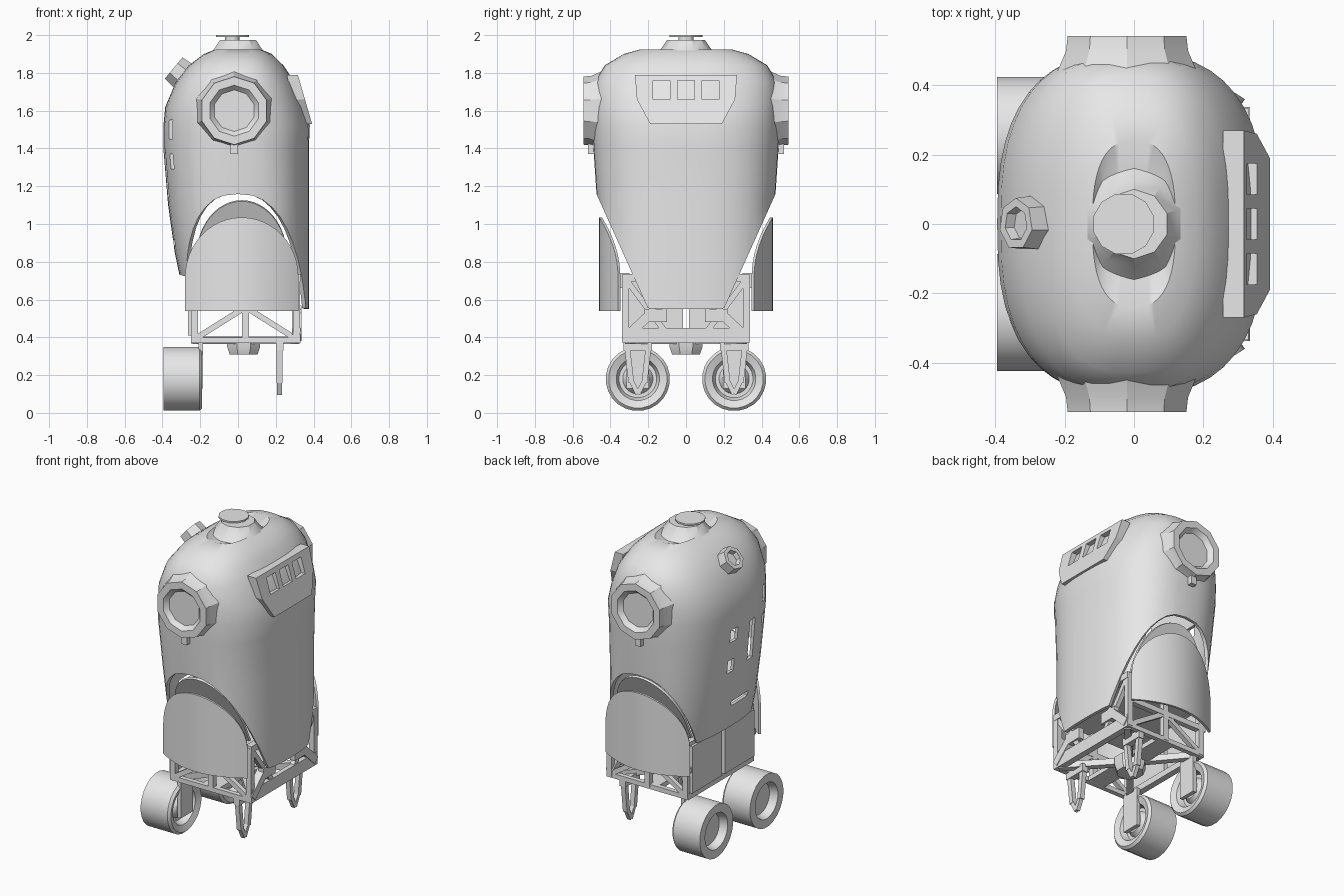
import bpy, bmesh, math
from mathutils import Vector

if "Cube" in bpy.data.objects:
    bpy.data.objects.remove(bpy.data.objects["Cube"])

grey = bpy.data.materials.new("light grey")
grey.use_nodes = True
grey.diffuse_color = (0.8, 0.8, 0.8, 1)
grey.node_tree.nodes["Principled BSDF"].inputs["Base Color"].default_value = (0.8, 0.8, 0.8, 1)


def activate(ob):
    bpy.ops.object.select_all(action='DESELECT')
    ob.select_set(True)
    bpy.context.view_layer.objects.active = ob


def finish(bm, name, smooth=None, thick=0):
    me = bpy.data.meshes.new(name)
    bm.to_mesh(me)
    bm.free()
    ob = bpy.data.objects.new(name, me)
    bpy.context.collection.objects.link(ob)
    me.materials.append(grey)
    activate(ob)
    if thick:
        mod = ob.modifiers.new("thickness", 'SOLIDIFY')
        mod.thickness = thick
        mod.offset = -1
        bpy.ops.object.modifier_apply(modifier=mod.name)
    if smooth:
        bpy.ops.object.shade_smooth_by_angle(angle=math.radians(smooth))
    return ob


def box(name, lo, hi):
    bm = bmesh.new()
    bmesh.ops.create_cube(bm, size=1)
    lo, hi = Vector(lo), Vector(hi)
    for v in bm.verts:
        v.co = (lo + hi) / 2 + v.co * (hi - lo)
    return finish(bm, name)


def bar(name, a, b, width=0.03):
    a, b = Vector(a), Vector(b)
    bm = bmesh.new()
    bmesh.ops.create_cube(bm, size=1)
    turn = (b - a).to_track_quat('Z', 'Y')
    for v in bm.verts:
        p = Vector((v.co.x * width, v.co.y * width, v.co.z * (b - a).length))
        v.co = (a + b) / 2 + turn @ p
    return finish(bm, name)


def lathe(name, profile, origin, axis, segs, smooth=30):
    """Spin (radius, height) points round an axis."""
    turn = Vector(axis).to_track_quat('Z', 'Y')
    bm = bmesh.new()
    rings = []
    for r, h in profile:
        angles = [(k + 0.5) * math.tau / segs for k in range(segs)]
        rings.append([bm.verts.new(Vector(origin) + turn @ Vector(
            (r * math.cos(a), r * math.sin(a), h))) for a in angles])
    for lo, hi in zip(rings, rings[1:]):
        for k in range(segs):
            n = (k + 1) % segs
            bm.faces.new((lo[k], lo[n], hi[n], hi[k]))
    bmesh.ops.remove_doubles(bm, verts=bm.verts, dist=0.0001)
    bmesh.ops.recalc_face_normals(bm, faces=bm.faces)
    return finish(bm, name, smooth)


def cut(target, cutter):
    mod = target.modifiers.new("cut", 'BOOLEAN')
    mod.operation = 'DIFFERENCE'
    mod.object = cutter
    activate(target)
    bpy.ops.object.modifier_apply(modifier=mod.name)
    bpy.data.objects.remove(cutter)


# Domed body shell: rounded sections of (z, back x, front x, half width)
sections = [(0.5, -.27, .375, .46), (0.73, -.31, .375, .465), (0.85, -.335, .375, .465),
            (1.1, -.37, .375, .47), (1.4, -.395, .375, .49), (1.52, -.395, .38, .495),
            (1.62, -.385, .355, .495), (1.75, -.33, .3, .485), (1.84, -.26, .24, .43),
            (1.9, -.18, .18, .33), (1.925, -.12, .12, .24), (1.88, -.09, .09, .1)]
SEGS = 48


def power(v):
    return math.copysign(abs(v) ** (2 / 2.6), v)


bm = bmesh.new()
rings = []
for z, back, front, half in sections:
    mid, rx = (back + front) / 2, (front - back) / 2
    angles = [k * math.tau / SEGS for k in range(SEGS)]
    rings.append([bm.verts.new((mid + rx * power(math.cos(a)), half * power(math.sin(a)), z))
                  for a in angles])
for lo, hi in zip(rings, rings[1:]):
    for k in range(SEGS):
        n = (k + 1) % SEGS
        bm.faces.new((lo[k], lo[n], hi[n], hi[k]))
bm.faces.new(rings[-1])
# Side arches and sloped hem
planes = [((0, .2, .55), (0, .6, -.27)), ((0, -.2, .55), (0, -.6, -.27)),
          ((.375, 0, .55), (-.18, 0, -.68))]
for point, normal in planes:
    bmesh.ops.bisect_plane(bm, geom=bm.verts[:] + bm.edges[:] + bm.faces[:],
                           plane_co=point, plane_no=normal, clear_outer=True)
body = finish(bm, "body_shell", thick=0.02)

# Openings in the back panel: (y, z, width, height)
for y, z, w, h in [(-.12, 1.27, .06, .26), (.07, 1.37, .07, .08), (.08, 1.17, .06, .08),
                   (-.06, .9, .18, .03), (-.28, 1.5, .05, .1), (-.28, 1.33, .04, .08)]:
    cut(body, box("slot_cutter", (-.5, y - w / 2, z - h / 2), (-.25, y + w / 2, z + h / 2)))
activate(body)
bpy.ops.object.shade_smooth_by_angle(angle=math.radians(35))

# Vent hood on the +x face
bm = bmesh.new()
outline = [(-.27, 1.79), (-.26, 1.66), (-.19, 1.53), (.19, 1.53), (.26, 1.66), (.27, 1.79)]
face = bm.faces.new([bm.verts.new((.395 - (z - 1.52) * .29, y, z)) for y, z in outline])
moved = bmesh.ops.extrude_face_region(bm, geom=[face])["geom"]
bmesh.ops.translate(bm, vec=(-.06, 0, 0), verts=[g for g in moved if isinstance(g, bmesh.types.BMVert)])
bmesh.ops.recalc_face_normals(bm, faces=bm.faces)
hood = finish(bm, "vent_hood")
for y in (-.13, 0, .13):
    cut(hood, box("vent_cutter", (.2, y - .045, 1.66), (.5, y + .045, 1.76)))

# Top collar, neck and thin cap
lathe("top_collar", [(0, 1.84), (.2, 1.86), (.13, 1.93), (.1, 1.975), (0, 1.975)],
      (0, 0, 0), (0, 0, 1), 10)
lathe("top_cap", [(0, 1.96), (.04, 1.96), (.04, 1.99), (.09, 1.99), (.09, 2), (0, 2)],
      (-.03, 0, 0), (0, 0, 1), 12)

# Small lens on the upper back
lathe("back_lens", [(0, -.06), (.085, -.06), (.075, .04), (.05, .04), (.045, .01), (0, .01)],
      (-.31, 0, 1.8), (-.6, 0, .5), 7)

for s in (-1, 1):
    side = "front" if s < 0 else "rear"

    # Round port with recessed centre
    lathe(side + "_port", [(0, .4), (.22, .42), (.185, .5), (.18, .543), (.135, .543),
                           (.11, .515), (0, .515)], (-.02, 0, 1.6), (0, s, 0), 10)
    box(side + "_port_tab", (-.04, s * .5 - .02, 1.37), (0, s * .5 + .02, 1.43))

    # Curved skirt plate and the arch lining behind it
    def arch(name, half, low, spring, top, depth, thick):
        bm = bmesh.new()
        cols = []
        for k in range(25):
            t = -math.cos(math.pi * k / 24)
            peak = spring + (top - spring) * math.sqrt(max(0, 1 - t * t))
            cols.append([bm.verts.new((.02 + half * t, s * depth(t, z), z)) for z in (low, peak)])
        for a, b in zip(cols, cols[1:]):
            quad = [a[0], b[0], b[1], a[1]]
            bm.faces.new(quad if s < 0 else quad[::-1])
        return finish(bm, name, 30, thick)

    arch(side + "_skirt", .3, .54, .72, 1.035, lambda t, z: .46 - .1 * t * t, .015)
    arch(side + "_arch_lining", .24, .71, .82, 1.12, lambda t, z: .18 + (z - .55) * .45, .015)
    bar(side + "_skirt_mount", (.02, s * .3, .7), (.02, s * .45, .7), .08)

    # Wheel with dished faces, its fork and the matching free fork
    y = s * .255
    lathe(side + "_wheel", [(0, .18), (.06, .18), (.08, .15), (.1, .15), (.115, .19), (.155, .205),
                            (.17, .19), (.17, 0), (.115, 0), (.1, .05), (0, .05)],
          (-.395, y, .18), (1, 0, 0), 24)
    for e in (-1, 1):
        bar(side + "_fork_prong", (.22, y + e * .06, .38), (.22, y + e * .035, .16), .03)
        bar(side + "_fork_tip", (.22, y + e * .035, .17), (.22, y, .1), .025)
    box(side + "_fork_head", (.2, y - .075, .33), (.24, y + .075, .38))
    box(side + "_wheel_bracket", (-.21, y - .06, .13), (-.185, y + .06, .38))

    # Chassis rails, posts and braces
    for z in (.385, .715):
        bar(side + "_rail", (-.24, s * .32, z), (.32, s * .32, z))
    for x in (-.23, .04, .31):
        bar(side + "_post", (x, s * .32, .38), (x, s * .32, .72), .035)
    bar(side + "_side_brace", (-.23, s * .32, .39), (.04, s * .32, .56))
    bar(side + "_side_brace", (.31, s * .32, .39), (.04, s * .32, .56))
    bar(side + "_side_beam", (-.26, s * .32, .56), (.32, s * .32, .56), .035)
    bar(side + "_end_brace", (.31, s * .32, .71), (.31, s * .08, .39))
    bar(side + "_end_brace", (.31, s * .32, .4), (.31, s * .16, .55), .05)
    bar(side + "_floor_brace", (-.23, s * .31, .385), (.03, 0, .385), .04)
    bar(side + "_floor_brace", (.31, s * .31, .385), (.03, 0, .385), .04)
    box(side + "_end_tab", (.3, s * .16 - .06, .48), (.335, s * .16 + .06, .55))
    box(side + "_back_door", (-.265, s * .165 - .15, .41), (-.24, s * .165 + .15, .71))

# Chassis cross members and deck
for x in (-.23, .31):
    for z in (.39, .715):
        box("cross_member", (x - .02, -.335, z - .02), (x + .02, .335, z + .02))
box("front_sill", (.3, -.33, .37), (.33, .33, .45))
box("chassis_deck", (-.24, -.33, .7), (.32, .33, .725))
box("floor_beam", (-.03, -.32, .37), (.09, .32, .4))
lathe("underside_hub", [(0, .31), (.08, .31), (.095, .35), (.095, .4), (0, .4)],
      (.03, 0, 0), (0, 0, 1), 8)
